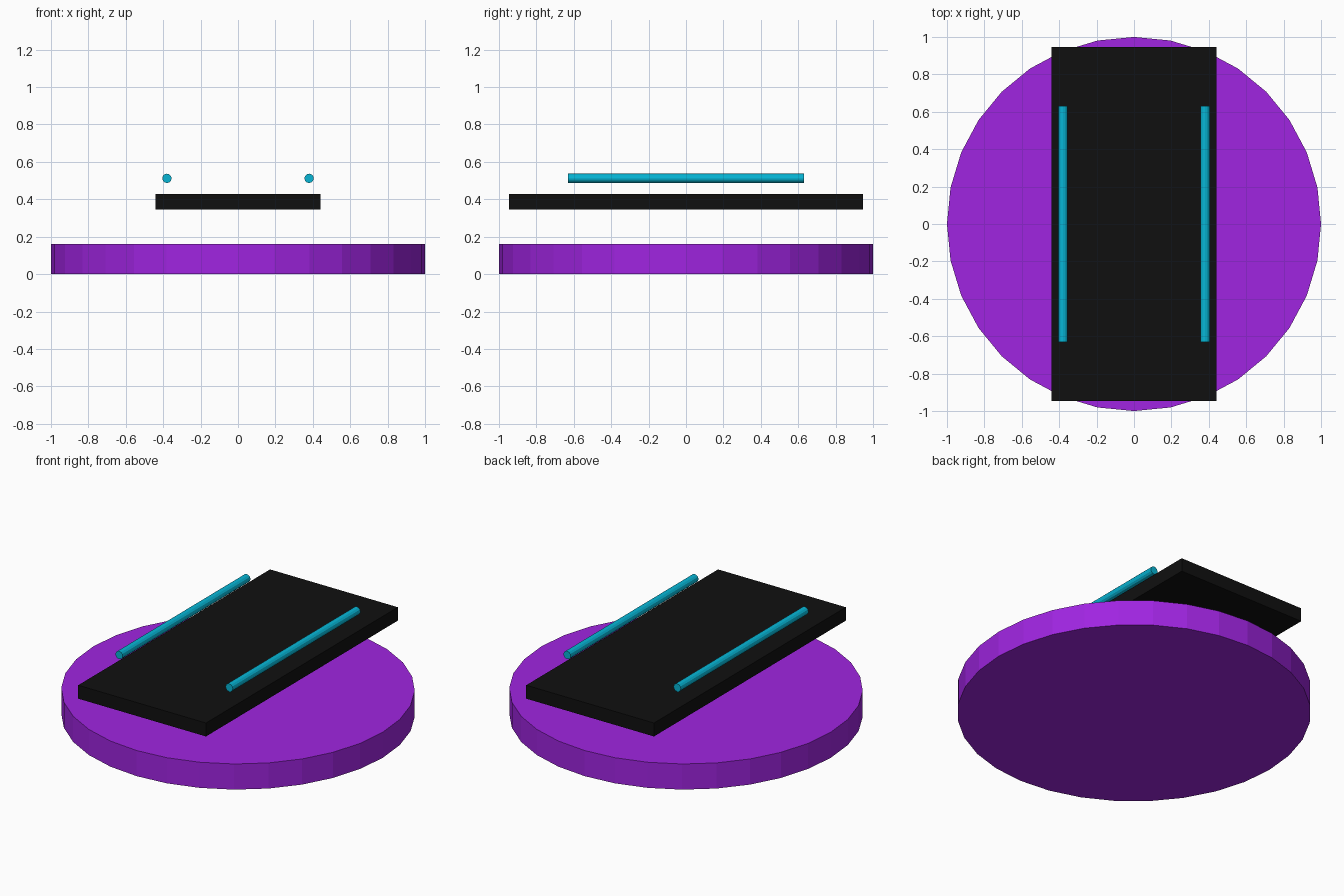
import bpy
import math

if "Cube" in bpy.data.objects:
    bpy.data.objects.remove(bpy.data.objects["Cube"])


def material(name, rgb):
    m = bpy.data.materials.new(name)
    m.diffuse_color = (*rgb, 1.0)
    m.use_nodes = True
    m.node_tree.nodes["Principled BSDF"].inputs["Base Color"].default_value = m.diffuse_color
    return m


PURPLE = material("purple", (0.35, 0.018, 0.75))
BLACK = material("black", (0.005, 0.005, 0.005))
CYAN = material("cyan", (0.002, 0.46, 0.66))


def finish(name, mat):
    obj = bpy.context.object
    obj.name = name
    obj.data.materials.append(mat)
    return obj


# Round base disc
bpy.ops.mesh.primitive_cylinder_add(vertices=32, radius=1, depth=0.16,
                                    location=(0, 0, 0.08))
finish("base_disc", PURPLE)

# Floating flat deck
bpy.ops.mesh.primitive_cube_add(size=1, location=(0, 0, 0.387))
deck = finish("deck", BLACK)
deck.scale = (0.882, 1.892, 0.084)

# Pair of light tubes hovering along the deck edges
for side, x in (("left", -0.38), ("right", 0.38)):
    bpy.ops.mesh.primitive_cylinder_add(vertices=12, radius=0.025, depth=1.26,
                                        location=(x, 0, 0.512),
                                        rotation=(math.pi / 2, 0, 0))
    finish(side + "_tube", CYAN)
